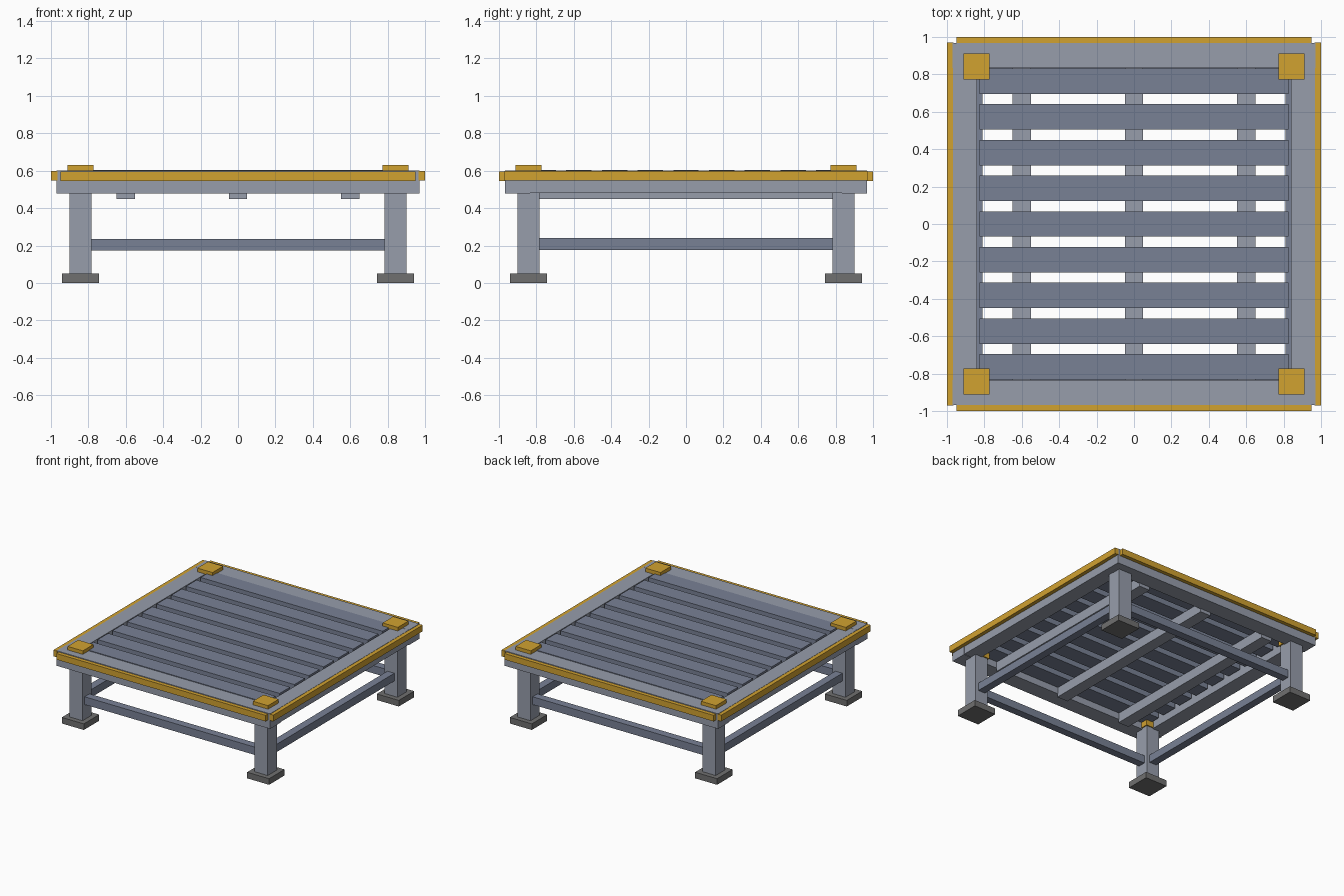
import bpy

if "Cube" in bpy.data.objects:
    bpy.data.objects.remove(bpy.data.objects["Cube"])


def material(name, rgb):
    m = bpy.data.materials.new(name)
    m.diffuse_color = (*rgb, 1)
    m.use_nodes = True
    m.node_tree.nodes["Principled BSDF"].inputs["Base Color"].default_value = m.diffuse_color
    return m


FRAME = material("pale_steel", (0.31, 0.34, 0.41))
SLAT = material("blue_steel", (0.19, 0.22, 0.30))
TRIM = material("yellow", (0.64, 0.36, 0.03))
FOOT = material("dark_rubber", (0.16, 0.16, 0.16))


def box(name, x, y, z, mat):
    """Box from (min, max) ranges on each axis."""
    bpy.ops.mesh.primitive_cube_add(size=1, location=[sum(r) / 2 for r in (x, y, z)])
    ob = bpy.context.object
    ob.name = name
    ob.scale = [r[1] - r[0] for r in (x, y, z)]
    bpy.ops.object.transform_apply(location=False, rotation=False, scale=True)
    ob.data.materials.append(mat)
    return ob


def around(c, half):
    return (c - half, c + half)


C = 0.842  # leg centre offset

# Legs, feet and corner caps
for sx, side in ((-1, "left"), (1, "right")):
    for sy, end in ((-1, "front"), (1, "back")):
        tag = f"{end}_{side}"
        x, y = sx * C, sy * C
        box(f"{tag}_foot", around(x, 0.1), around(y, 0.1), (0, 0.05), FOOT)
        box(f"{tag}_leg", around(x, 0.06), around(y, 0.06), (0.05, 0.5), FRAME)
        box(f"{tag}_corner_cap", around(x, 0.069), around(y, 0.069), (0.485, 0.63), TRIM)

# Frame rails, edge trim and lower stretchers
for s, end, side in ((-1, "front", "left"), (1, "back", "right")):
    box(f"{end}_rail", (-0.97, 0.97), around(s * 0.902, 0.067), (0.477, 0.601), FRAME)
    box(f"{side}_rail", around(s * 0.904, 0.064), (-0.836, 0.836), (0.48, 0.6), FRAME)
    box(f"{end}_trim", (-0.95, 0.95), around(s * 0.982, 0.018), (0.545, 0.595), TRIM)
    box(f"{side}_trim", around(s * 0.982, 0.018), (-0.97, 0.97), (0.547, 0.598), TRIM)
    box(f"{end}_stretcher", (-0.79, 0.79), around(s * C, 0.032), (0.172, 0.236), SLAT)
    box(f"{side}_stretcher", around(s * C, 0.032), (-0.79, 0.79), (0.176, 0.24), SLAT)

# Bearers under the deck
for i in range(3):
    box(f"bearer_{i + 1}", around(0.6 * (i - 1), 0.049), (-0.84, 0.84), (0.45, 0.532), FRAME)

# Deck slats
for i in range(9):
    box(f"deck_slat_{i + 1}", (-0.827, 0.827), around(0.191 * (i - 4), 0.068), (0.53, 0.605), SLAT)
